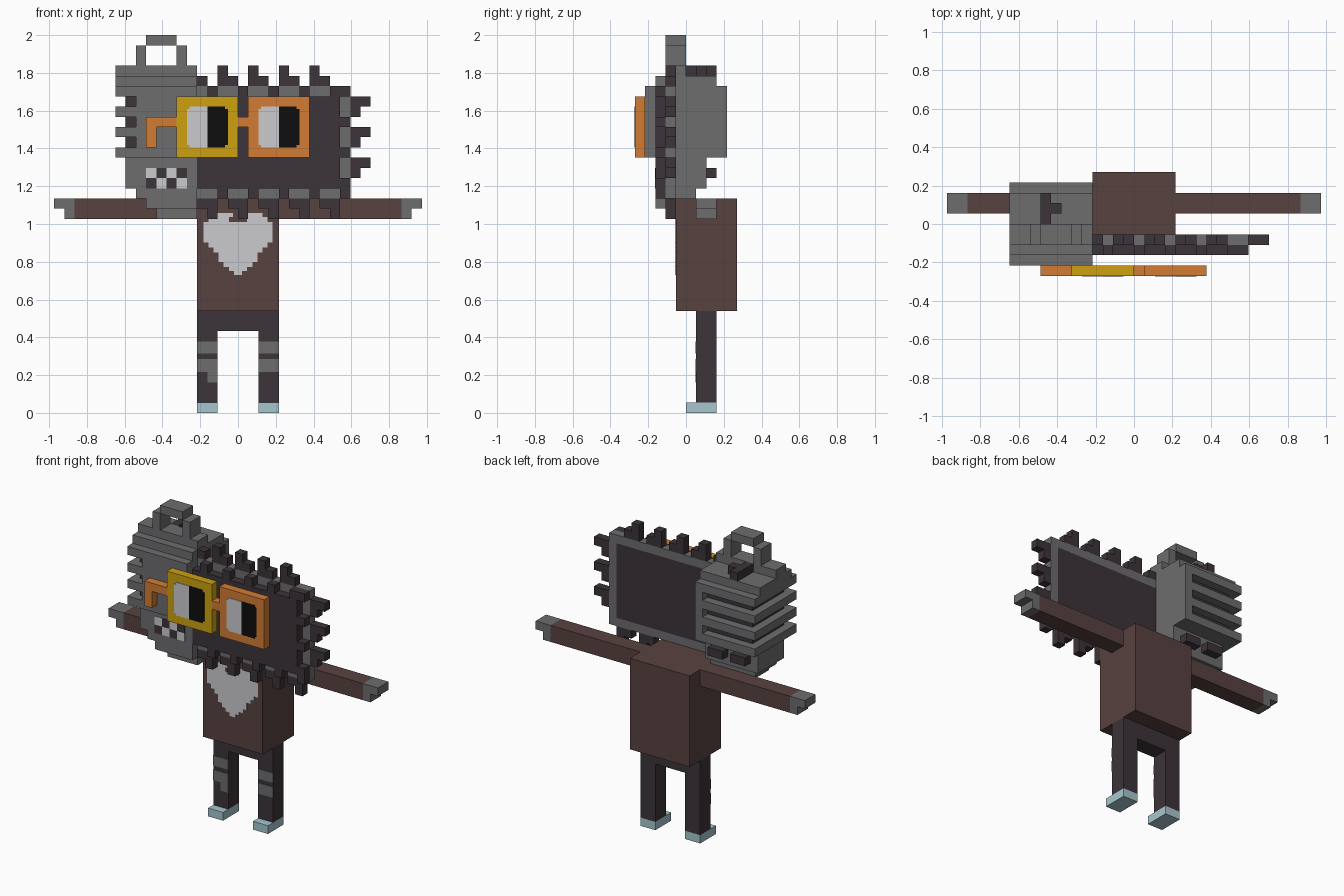
import bpy, bmesh

if "Cube" in bpy.data.objects:
    bpy.data.objects.remove(bpy.data.objects["Cube"])

U = 2 / 37  # one block


def material(name, r, g, b):
    m = bpy.data.materials.new(name)
    lin = [((c / 255 + 0.055) / 1.055) ** 2.4 if c > 10 else c / 255 / 12.92 for c in (r, g, b)]
    m.diffuse_color = (*lin, 1)
    m.use_nodes = True
    m.node_tree.nodes["Principled BSDF"].inputs["Base Color"].default_value = m.diffuse_color
    return m


GRAY = material("gray", 109, 109, 111)
DARK = material("dark plum", 60, 52, 57)
BROWN = material("brown", 88, 66, 64)
WHITE = material("off white", 203, 203, 206)
BLACK = material("black", 13, 13, 13)
GOLD = material("gold", 205, 160, 16)
ORANGE = material("orange", 210, 124, 52)
BLUE = material("pale blue", 166, 198, 206)


def part(name, mat, boxes):
    """One object from boxes (x0, x1, y0, y1, z0, z1) in blocks."""
    bm = bmesh.new()
    for x0, x1, y0, y1, z0, z1 in boxes:
        vs = bmesh.ops.create_cube(bm, size=1)["verts"]
        for v in vs:
            v.co = ((x1 if v.co.x > 0 else x0) * U,
                    (y1 if v.co.y > 0 else y0) * U,
                    (z1 if v.co.z > 0 else z0) * U)
    me = bpy.data.meshes.new(name)
    bm.to_mesh(me)
    bm.free()
    me.materials.append(mat)
    ob = bpy.data.objects.new(name, me)
    bpy.context.collection.objects.link(ob)


def plate(name, mat, y, rects):
    """Thin painted detail lying on a front face at depth y."""
    part(name, mat, [(a, b, y - 0.06, y, c, d) for a, b, c, d in rects])


# Body
part("torso", BROWN, [(-4, 4, -1, 5, 10, 21)])
part("hips", DARK, [(-4, 4, 1, 3, 8, 10)])
for side, s in (("left", -1), ("right", 1)):
    def mx(a, b):
        return (a, b) if s > 0 else (-b, -a)
    part(side + "_leg", DARK, [(*mx(2, 4), 1, 3, 1, 8)])
    part(side + "_foot", BLUE, [(*mx(2, 4), 0, 3, 0, 1)])
    part(side + "_arm", BROWN, [(*mx(4, 16), 1, 3, 19, 21)])
    part(side + "_hand", GRAY, [(*mx(16, 18), 1, 3, 20, 21), (*mx(16, 17), 1, 3, 19, 20)])
    plate(side + "_leg_patches", GRAY, 1, [(*mx(2, 4), 5.8, 7), (*mx(2, 4), 4, 5.3)])
plate("left_leg_patch_drip", GRAY, 1, [(-3, -2, 3, 4)])

# Heart on the chest, built from stepped rows (half width, bottom, top)
rows = [(3.4, 16.7, 18.7), (2.9, 16.2, 16.7), (2.4, 15.7, 16.2), (1.9, 14.8, 15.7),
        (1.4, 14.3, 14.8), (0.9, 13.9, 14.3), (0.4, 13.5, 13.9)]
plate("chest_heart", WHITE, -1,
      [(-w, w, a, b) for w, a, b in rows] +
      [(-2.9, -0.9, 18.7, 19.2), (0.9, 2.9, 18.7, 19.2),
       (-2.4, -0.5, 19.2, 19.6), (0.5, 2.4, 19.2, 19.6)])

# Gray half of the head: stepped crown, side ridges, walls, jaw
part("head_shell", GRAY,
     [(-12, -4, -2, 0, 33, 34), (-12, -4, -3, 3, 32, 33), (-12, -4, -4, 4, 31, 32)] +
     [(-12, -4, -4, 4, z, z + 1) for z in (25, 27, 29)] +
     [(-10, -4, -4, -3, 25, 31), (-5, -4, -4, 4, 25, 31)])
part("head_core", DARK, [(-11, -5, -3, 3, 26, 31)])
part("jaw", GRAY, [(-11, -4, -3, 2, 22, 25), (-10, -4, -3, 1, 21, 22),
                   (-9, -4, -3, 1, 20, 21), (-8, -4, -2, 0, 19, 20)])
part("top_loop", GRAY, [(-10, -9, -2, 0, 34, 36), (-6, -5, -2, 0, 34, 36),
                        (-9, -6, -2, 0, 36, 37), (-10, -9, -2, 0, 35, 36)])
part("crown_latch", DARK, [(-9, -8, 0, 3, 33, 34), (-8, -7, 1, 2, 33, 34)])
part("back_lugs", DARK, [(-7, -5, 2, 3, 23, 24), (-10, -8, 2, 3, 23, 24)])
for name, mat, odd in (("light_teeth", WHITE, 1), ("dark_teeth", DARK, 0)):
    plate(name, mat, -3, [(x, x + 1, z, z + 1) for x in range(-9, -5 + 1 - 1)
                          for z in (22, 23) if (x + 9 + z) % 2 == odd])

# Dark half of the head: panel with notched front edge and a gray rear frame
top, right, bottom = (-2, 1, 4, 7), (23, 26, 29), (-4, -1, 2, 5, 8)
notches = [(x, x + 1, -3, -2, 31, 32) for x in (-3, 0, 3, 6, 9, 10)]
notches += [(10, 11, -3, -2, z, z + 1) for z in (22, 25, 28)]
notches += [(x, x + 1, -3, -2, 21, 22) for x in (-2, 1, 4, 7, 10)]
part("face_panel", DARK, [(-4, 10, -3, -1, 22, 31)] + notches)
part("panel_frame", GRAY, [(-4, 11, -2, -1, 31, 32), (10, 11, -2, -1, 22, 31),
                           (-4, 11, -2, -1, 21, 22)])

# Stepped fur spikes along three edges
spikes = [(-4, -3, -2, -1, 32, 33)]
for x in top:
    spikes += [(x, x + 2, -2, -1, 32, 33), (x, x + 1, -2, -1, 33, 34)]
for z in right:
    spikes += [(11, 12, -2, -1, z, z + 2), (12, 13, -2, -1, z + 1, z + 2)]
for x in bottom:
    spikes += [(x, x + 2, -2, -1, 20, 21), (x + 1, x + 2, -2, -1, 19, 20)]
part("fur_spikes", DARK, spikes)

# Glasses
part("left_rim", GOLD, [(-6, 0, -5, -4, 25, 31)])
part("right_rim", ORANGE, [(1, 7, -5, -4, 25, 31)])
part("glasses_bridge", ORANGE, [(0, 1, -5, -4, 28, 29)])
part("glasses_temple", ORANGE, [(-9, -6, -5, -4, 28, 29), (-9, -8, -5, -4, 26, 28)])
for side, x in (("left", -5), ("right", 2)):
    plate(side + "_eye_white", WHITE, -5, [(x + 0.25, x + 2, 26, 30), (x, x + 0.25, 26.25, 29.75)])
    plate(side + "_pupil", BLACK, -5, [(x + 2, x + 3.75, 26, 30), (x + 3.75, x + 4, 26.25, 29.75)])
